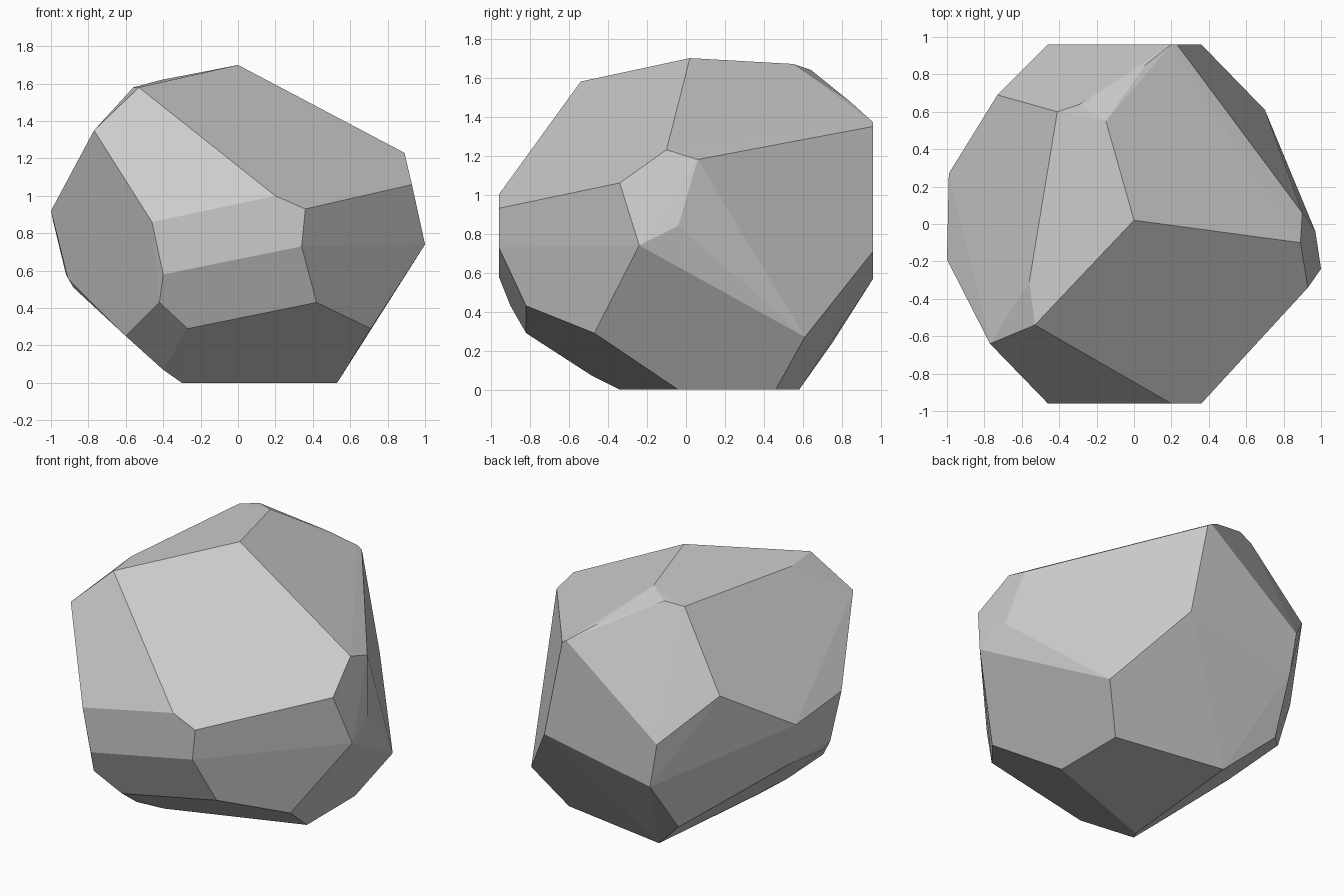
import bpy
import bmesh
from math import radians

old_cube = bpy.data.objects.get("Cube")
if old_cube:
    bpy.data.objects.remove(old_cube, do_unlink=True)


def make_material(name, value):
    material = bpy.data.materials.new(name)
    material.use_nodes = True
    colour = (value, value, value, 1)
    material.diffuse_color = colour
    shader = material.node_tree.nodes["Principled BSDF"]
    shader.inputs["Base Color"].default_value = colour
    return material


def upright_facet(y, outline):
    """Corners of a vertical facet, given as x and z."""
    return [(x, y, z) for x, z in outline]


def ground_facet(outline):
    """Corners of the flat underside, given as x and y."""
    return [(x, y, 0) for x, y in outline]


def chiselled_block(name, corners, material):
    """Faceted solid stretched around its corners, with flat facets merged."""
    bm = bmesh.new()
    for corner in corners:
        bm.verts.new(corner)
    hull = bmesh.ops.convex_hull(bm, input=bm.verts[:])
    spare = {item for key in ("geom_interior", "geom_unused")
             for item in hull[key] if isinstance(item, bmesh.types.BMVert)}
    bmesh.ops.delete(bm, geom=list(spare), context="VERTS")
    bmesh.ops.dissolve_limit(bm, angle_limit=radians(2.5),
                             verts=bm.verts[:], edges=bm.edges[:])
    bmesh.ops.recalc_face_normals(bm, faces=bm.faces[:])
    mesh = bpy.data.meshes.new(name)
    bm.to_mesh(mesh)
    bm.free()
    mesh.materials.append(material)
    block = bpy.data.objects.new(name, mesh)
    bpy.context.scene.collection.objects.link(block)
    return block


depth = .96

# Flat facets at the front, back and underside
front = upright_facet(-depth, [
    (.2, 1), (.36, .93), (.34, .73), (-.4, .58), (-.46, .86)])
back = upright_facet(depth, [
    (.2, 1.37), (.23, 1.35), (.36, .71), (-.41, .57), (-.46, .86)])
underside = ground_facet([
    (-.3, -.34), (.53, -.04), (.53, .46), (-.21, .58)])

# Ridge along the top and the small chips behind it
crown = [(0, .02, 1.7), (-.53, -.54, 1.58), (-.56, -.31, 1.58),
         (-.41, .6, 1.62), (-.29, .64, 1.64), (-.15, .55, 1.67),
         (.06, .85, 1.47)]

# Small upright facet on the +x side
side_chip = [(.89, -.1, 1.23), (.9, .06, 1.18), (.97, -.04, .84),
             (1, -.24, .74), (.93, -.34, 1.06)]

# Corners around the -x side
far_side = [(-.77, -.64, 1.35), (-1, -.19, .92), (-.99, .27, .87),
            (-.73, .69, 1.15), (-.92, .24, .58), (-.91, -.2, .56),
            (-.88, -.17, .51)]

# Bevelled corners between the walls and the underside
lower_rim = [(.71, -.47, .29), (.42, -.82, .43), (-.27, -.82, .29),
             (-.42, -.9, .43), (-.6, -.57, .25), (-.4, -.48, .07),
             (.7, .61, .27), (-.47, .75, .24)]

stone_grey = make_material("stone grey", .6)
chiselled_block(
    "faceted_rock",
    front + back + underside + crown + side_chip + far_side + lower_rim,
    stone_grey)
